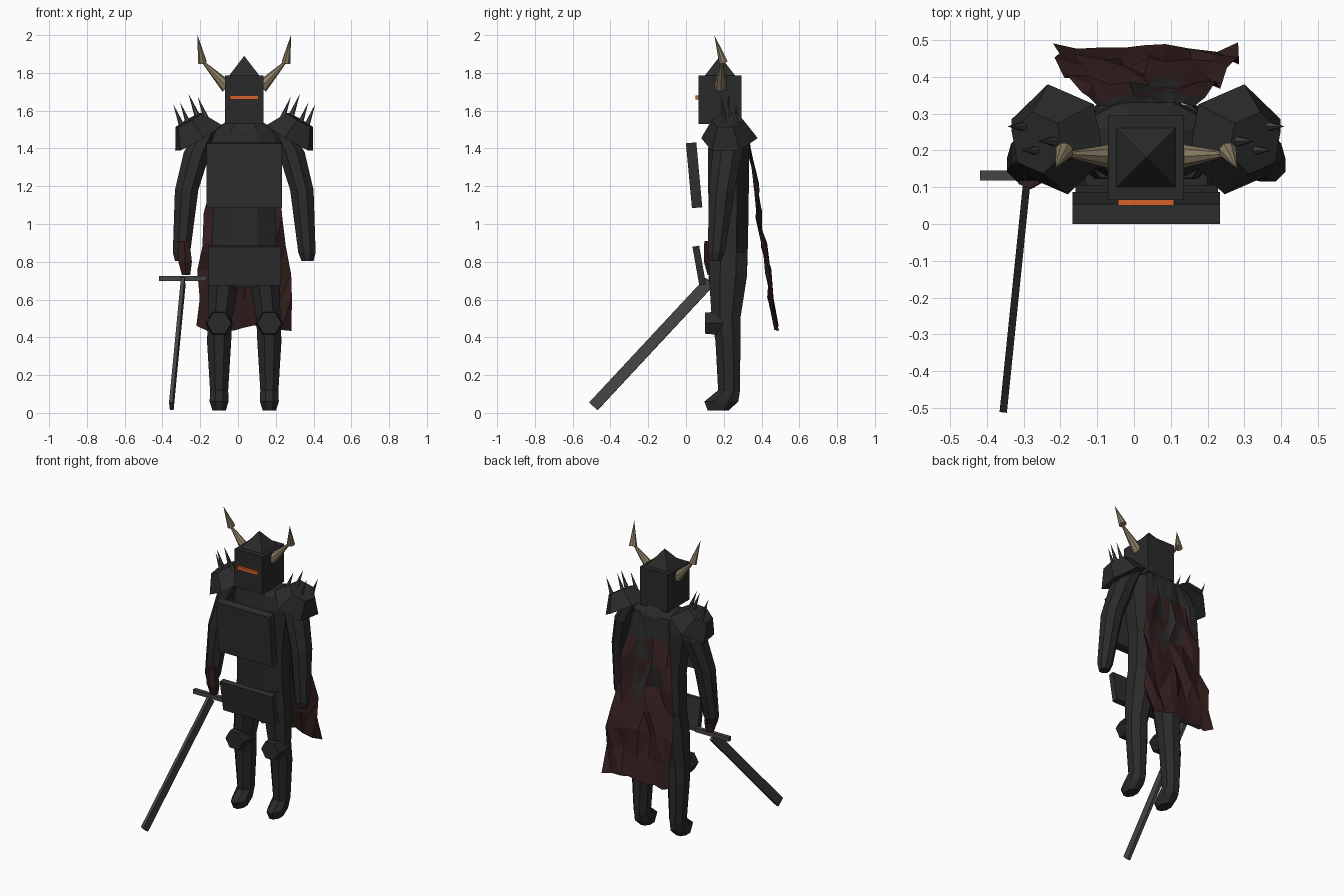
import bpy, bmesh, math, random
from mathutils import Vector, Matrix

cube = bpy.data.objects.get("Cube")
if cube:
    bpy.data.objects.remove(cube, do_unlink=True)

random.seed(4)
CX = 0.033  # body centre line
SIDES = (("left", 1), ("right", -1))


def material(name, rgb):
    m = bpy.data.materials.new(name)
    m.use_nodes = True
    m.diffuse_color = (*rgb, 1)
    m.node_tree.nodes["Principled BSDF"].inputs["Base Color"].default_value = (*rgb, 1)
    return m


CHARCOAL = material("charcoal", (0.023, 0.023, 0.023))
PLATE = material("dark plate", (0.027, 0.028, 0.028))
STEEL = material("steel", (0.06, 0.06, 0.06))
RED = material("dark red cloth", (0.034, 0.013, 0.013))
BONE = material("bone", (0.26, 0.21, 0.125))
GLOW = material("orange glow", (0.68, 0.12, 0.025))


def finish(name, bm, *mats):
    bmesh.ops.recalc_face_normals(bm, faces=bm.faces)
    me = bpy.data.meshes.new(name)
    bm.to_mesh(me)
    bm.free()
    for m in mats:
        me.materials.append(m)
    ob = bpy.data.objects.new(name, me)
    bpy.context.collection.objects.link(ob)
    return ob


def box(name, centre, size, mat, rot=None):
    bm = bmesh.new()
    bmesh.ops.create_cube(bm, size=1)
    rot = rot or Matrix.Identity(4)
    bm.transform(Matrix.Translation(centre) @ rot @ Matrix.Diagonal((*size, 1)))
    return finish(name, bm, mat)


def cone(name, base, tip, r1, r2, sides, mat, spin=0):
    base, tip = Vector(base), Vector(tip)
    bm = bmesh.new()
    bmesh.ops.create_cone(bm, cap_ends=True, segments=sides, radius1=r1,
                          radius2=r2, depth=(tip - base).length)
    turn = (tip - base).to_track_quat('Z', 'Y').to_matrix().to_4x4()
    bm.transform(Matrix.Translation((base + tip) / 2) @ turn @ Matrix.Rotation(spin, 4, 'Z'))
    return finish(name, bm, mat)


def loft(name, rings, mat, sides=8):
    """Faceted tube through horizontal rings (x, y, z, half width, half depth)."""
    bm = bmesh.new()
    loops = []
    grow = 1 / math.cos(math.pi / sides)
    for x, y, z, rx, ry in rings:
        angles = [(i + 0.5) * math.tau / sides for i in range(sides)]
        loops.append([bm.verts.new((x + rx * grow * math.cos(a),
                                    y + ry * grow * math.sin(a), z)) for a in angles])
    for lo, hi in zip(loops, loops[1:]):
        for i in range(sides):
            j = (i + 1) % sides
            bm.faces.new((lo[i], lo[j], hi[j], hi[i]))
    bm.faces.new(loops[0])
    bm.faces.new(loops[-1])
    return finish(name, bm, mat)


# Torso and neck
loft("torso", [(CX, y, z, rx, ry) for y, z, rx, ry in (
    (0.22, 0.66, 0.13, 0.07), (0.225, 0.78, 0.17, 0.1), (0.225, 1.1, 0.165, 0.107),
    (0.225, 1.4, 0.2, 0.108), (0.23, 1.49, 0.18, 0.1), (0.22, 1.55, 0.08, 0.07))], CHARCOAL)

# Helmet with pointed roof and glowing visor
box("helmet", (CX, 0.18, 1.658), (0.206, 0.23, 0.255), CHARCOAL)
cone("helmet_roof", (CX, 0.18, 1.784), (CX, 0.18, 1.89), 0.115, 0, 4, CHARCOAL, math.pi / 4)
box("visor", (CX, 0.058, 1.67), (0.152, 0.016, 0.022), GLOW)

# Chest and belly plates
box("chest_plate", (CX, 0.043, 1.258), (0.4, 0.055, 0.345), PLATE, Matrix.Rotation(math.radians(5.3), 4, 'X'))
box("belly_plate", (0.034, 0.07, 0.78), (0.387, 0.036, 0.208), PLATE, Matrix.Rotation(math.radians(10), 4, 'X'))

for side, s in SIDES:
    def at(dx, y, z):
        return (CX + s * dx, y, z)

    # Limbs
    loft(side + "_arm", [(*at(dx, y, z), rx, ry) for dx, y, z, rx, ry in (
        (0.335, 0.155, 0.805, 0.032, 0.03), (0.332, 0.16, 0.85, 0.046, 0.045),
        (0.305, 0.19, 1.18, 0.062, 0.068), (0.25, 0.22, 1.38, 0.07, 0.08),
        (0.19, 0.225, 1.5, 0.06, 0.07))], CHARCOAL)
    loft(side + "_leg", [(*at(dx, y, z), rx, ry) for dx, y, z, rx, ry in (
        (0.133, 0.17, 0.012, 0.035, 0.055), (0.133, 0.187, 0.06, 0.05, 0.09),
        (0.133, 0.228, 0.12, 0.048, 0.058), (0.133, 0.222, 0.38, 0.064, 0.066),
        (0.128, 0.212, 0.5, 0.064, 0.076), (0.105, 0.222, 0.72, 0.082, 0.1),
        (0.09, 0.225, 0.85, 0.08, 0.1))], CHARCOAL)
    cone(side + "_knee_pad", at(0.133, 0.195, 0.475), at(0.133, 0.1, 0.475), 0.074, 0.064, 6, CHARCOAL, math.pi / 6 * 3)

    # Shoulder pad with spikes
    cone(side + "_shoulder_pad", at(0.24, 0.23, 1.455), at(0.295, 0.22, 1.55),
         0.152, 0.085, 6, CHARCOAL, math.pi / 2)
    spikes = ((0.247, 0.19, 1.675), (0.295, 0.225, 1.69), (0.376, 0.265, 1.635), (0.34, 0.2, 1.645))
    for i, (dx, y, z) in enumerate(spikes):
        cone(f"{side}_shoulder_spike_{i + 1}", at(dx - 0.055, y, z - 0.14),
             at(dx, y, z), 0.018, 0, 6, STEEL)

    # Two-part horn
    cone(side + "_horn_base", at(0.09, 0.183, 1.725), at(0.225, 0.19, 1.865), 0.035, 0.005, 8, BONE)
    cone(side + "_horn_tip", at(0.222, 0.198, 1.855), at(0.247, 0.15, 2.0), 0.025, 0, 8, BONE)

# Gloved sword hand, crossguard and blade
loft("sword_hand", [(-0.275, 0.14, 0.73, 0.022, 0.022), (-0.28, 0.135, 0.8, 0.036, 0.035),
                    (-0.285, 0.12, 0.91, 0.028, 0.02)], RED, 6)
box("crossguard", (-0.293, 0.132, 0.712), (0.25, 0.027, 0.028), STEEL)
top, tip = Vector((-0.29, 0.125, 0.695)), Vector((-0.353, -0.49, 0.035))
box("blade", (top + tip) / 2, (0.02, 0.06, (top - tip).length), STEEL,
    (top - tip).to_track_quat('Z', 'X').to_matrix().to_4x4() @ Matrix.Rotation(math.pi / 2, 4, 'Z'))

# Ragged cape hanging from the shoulders
rows = ((1.5, 0.325, 0.13), (1.35, 0.345, 0.16), (1.2, 0.37, 0.185), (1.05, 0.385, 0.21),
        (0.9, 0.41, 0.225), (0.75, 0.435, 0.24), (0.6, 0.445, 0.245), (0.45, 0.475, 0.25))
COLS = 8
bm = bmesh.new()
grid = []
for z, y, half in rows:
    jitter = 0.02 if z < 1.4 else 0.005
    grid.append([bm.verts.new((
        CX + half * (2 * i / COLS - 1) + random.uniform(-0.5, 0.5) * jitter,
        y + random.uniform(-1, 1) * jitter,
        z + random.uniform(-1, 1) * jitter)) for i in range(COLS + 1)])
for up, low in zip(grid, grid[1:]):
    for i in range(COLS):
        bm.faces.new((up[i], up[i + 1], low[i + 1], low[i]))
bmesh.ops.triangulate(bm, faces=bm.faces)
# Upper middle of the cape has dark patches
for f in bm.faces:
    c = f.calc_center_median()
    patch = abs(c.x - CX) < 0.1 and c.z > 1.0 and random.random() < 0.65
    f.material_index = 1 if patch or c.z > 1.38 else 0
cape = finish("cape", bm, RED, CHARCOAL)
